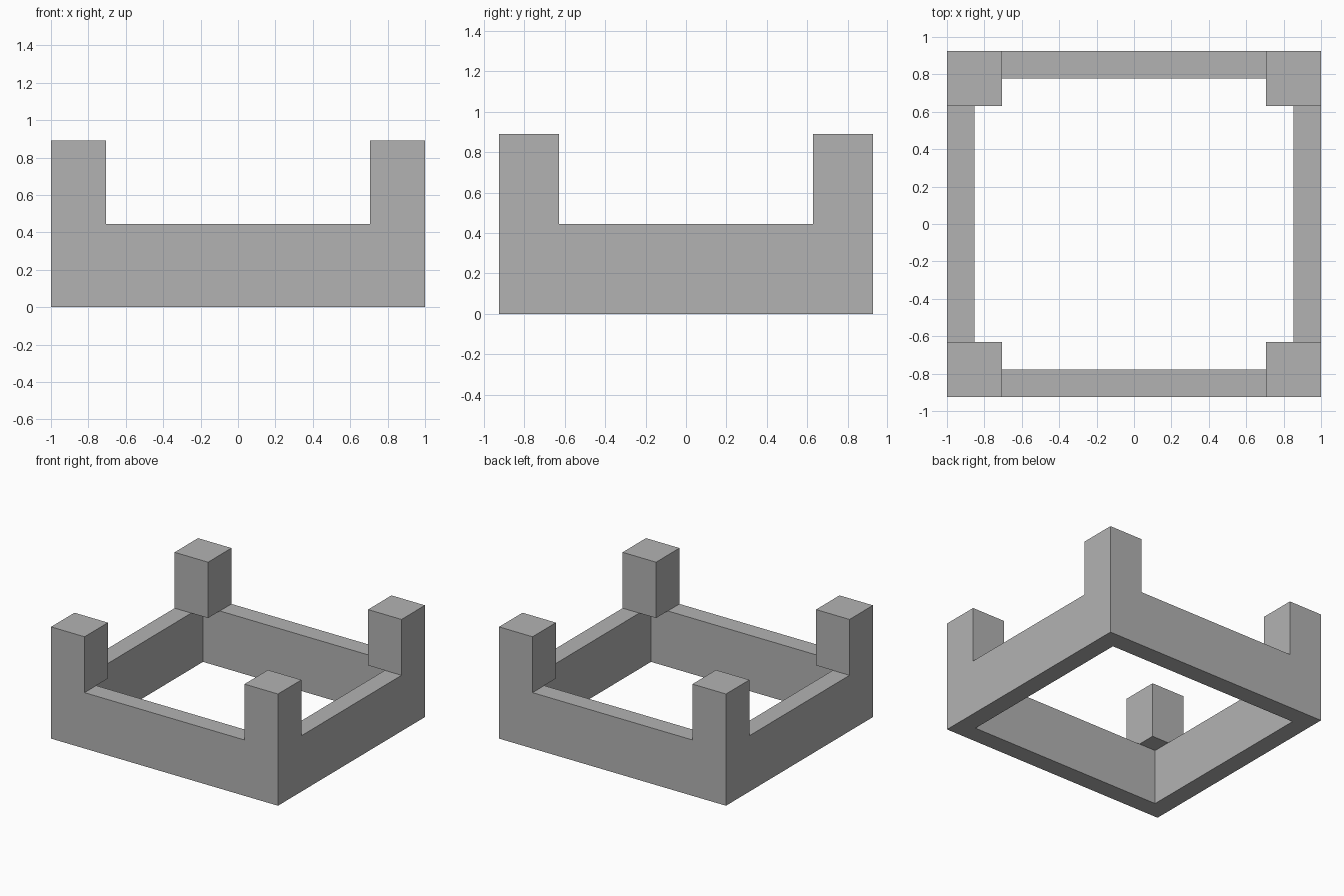
import bpy
import bmesh
import math

cube = bpy.data.objects.get("Cube")
if cube:
    bpy.data.objects.remove(cube, do_unlink=True)

# Overall sizes
HALF_X, HALF_Y = 1.0, 0.925
WALL, POST = 0.147, 0.295
WALL_TOP, POST_TOP = 0.445, 0.89

grey = bpy.data.materials.new("plain grey")
colour = (0.45, 0.45, 0.45, 1.0)
grey.use_nodes = True
grey.diffuse_color = colour
grey.node_tree.nodes["Principled BSDF"].inputs["Base Color"].default_value = colour


def new_object(name, bm):
    bmesh.ops.recalc_face_normals(bm, faces=bm.faces)
    mesh = bpy.data.meshes.new(name)
    bm.to_mesh(mesh)
    bm.free()
    mesh.materials.append(grey)
    obj = bpy.data.objects.new(name, mesh)
    bpy.context.collection.objects.link(obj)
    return obj


# Low rectangular frame: a mitred ring raised into walls
bm = bmesh.new()
corners = [(-1, -1), (1, -1), (1, 1), (-1, 1)]
outer = [bm.verts.new((sx * HALF_X, sy * HALF_Y, 0)) for sx, sy in corners]
inner = [bm.verts.new((sx * (HALF_X - WALL), sy * (HALF_Y - WALL), 0)) for sx, sy in corners]
for i in range(4):
    j = (i + 1) % 4
    bm.faces.new((outer[i], outer[j], inner[j], inner[i]))
raised = bmesh.ops.extrude_face_region(bm, geom=bm.faces[:], use_keep_orig=True)["geom"]
bmesh.ops.translate(bm, vec=(0, 0, WALL_TOP),
                    verts=[v for v in raised if isinstance(v, bmesh.types.BMVert)])
frame = new_object("frame_with_corner_posts", bm)

# Square posts rising from the corners, overhanging the inside of the walls
bm = bmesh.new()
for sx, sy in corners:
    post = bmesh.ops.create_cube(bm, size=1)["verts"]
    bmesh.ops.scale(bm, verts=post, vec=(POST, POST, POST_TOP - WALL_TOP))
    bmesh.ops.translate(bm, verts=post, vec=(sx * (HALF_X - POST / 2),
                                             sy * (HALF_Y - POST / 2),
                                             (POST_TOP + WALL_TOP) / 2))
posts = new_object("corner_posts", bm)

# Fuse the posts and the frame into one solid
union = frame.modifiers.new("fuse posts", 'BOOLEAN')
union.operation = 'UNION'
union.solver = 'EXACT'
union.object = posts
bpy.context.view_layer.objects.active = frame
frame.select_set(True)
bpy.ops.object.modifier_apply(modifier=union.name)
bpy.data.objects.remove(posts, do_unlink=True)

# Clear the seams left across flat faces
bm = bmesh.new()
bm.from_mesh(frame.data)
bmesh.ops.remove_doubles(bm, verts=bm.verts, dist=0.0001)
bmesh.ops.dissolve_limit(bm, angle_limit=math.radians(1), verts=bm.verts, edges=bm.edges)
bm.to_mesh(frame.data)
bm.free()
